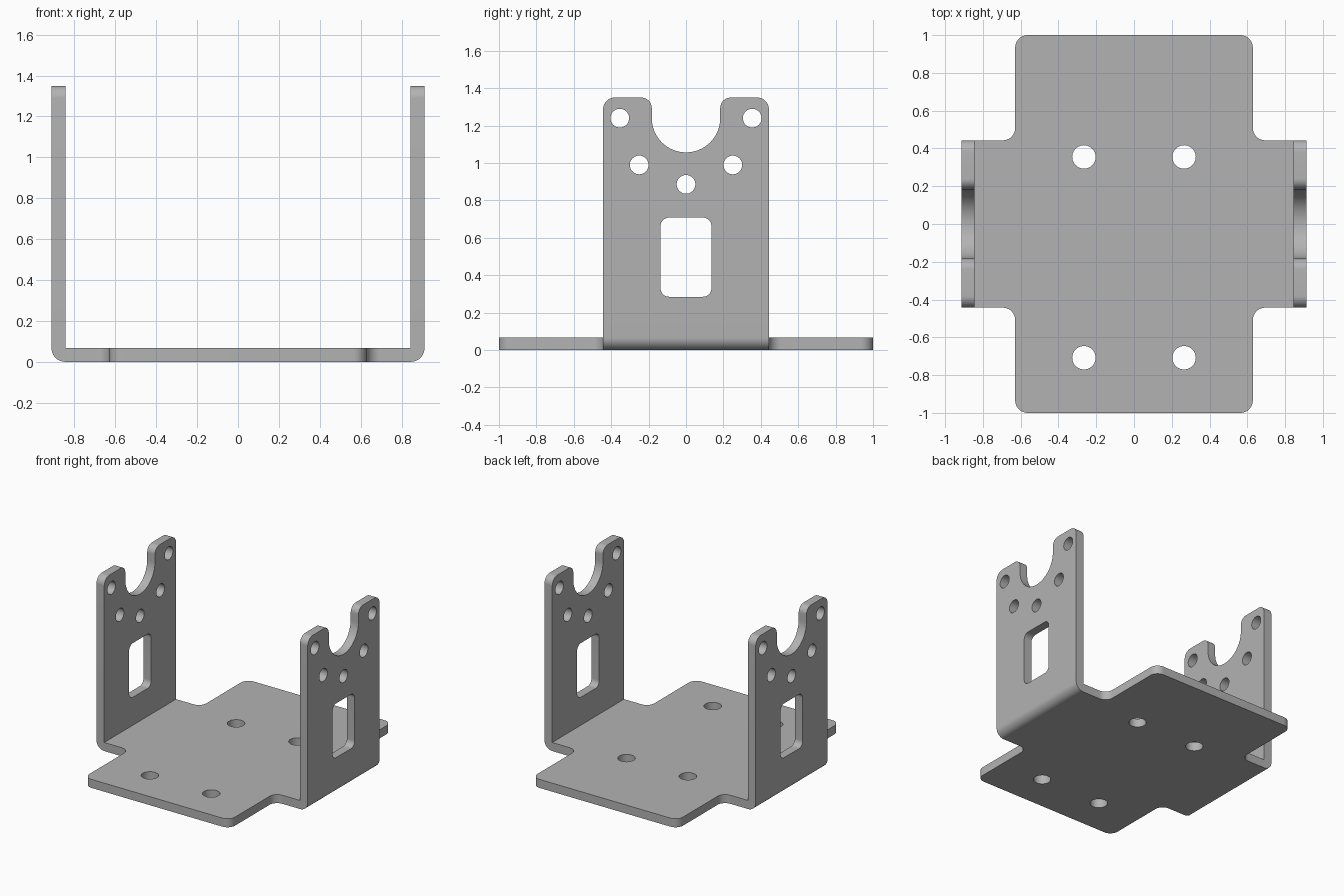
import bpy, bmesh, math
from mathutils import Matrix, Vector

cube = bpy.data.objects.get("Cube")
if cube:
    bpy.data.objects.remove(cube)

HALF_X, HALF_TAB, HEIGHT, THICK = 0.912, 0.443, 1.35, 0.067
BEND = 0.066    # outer bend and corner radius


def rounded(corners, steps=12):
    """Polygon through (x, y, radius) corners, with each corner filleted."""
    out = []
    for i, (x, y, r) in enumerate(corners):
        p = Vector((x, y))
        a = (Vector(corners[i - 1][:2]) - p).normalized()
        b = (Vector(corners[(i + 1) % len(corners)][:2]) - p).normalized()
        if r == 0:
            out.append(p)
            continue
        half = a.angle(b) / 2
        centre = p + (a + b).normalized() * r / math.sin(half)
        start = p + a * r / math.tan(half) - centre
        end = p + b * r / math.tan(half) - centre
        sweep = start.angle_signed(end)
        for k in range(steps + 1):
            out.append(centre + Matrix.Rotation(-sweep * k / steps, 2) @ start)
    return out


def circle(x, y, r, n=40):
    return [Vector((x + r * math.cos(math.tau * k / n), y + r * math.sin(math.tau * k / n)))
            for k in range(n)]


def mirrored(half):
    """Closed outline from its right half, listed bottom to top."""
    return half + [(-x, y, r) for x, y, r in reversed(half)]


def prism(name, loops, depth, axes):
    """Solid from an outline and its holes; axes holds the u, v and depth directions."""
    curve = bpy.data.curves.new(name, "CURVE")
    curve.dimensions, curve.fill_mode, curve.extrude = "2D", "BOTH", depth
    for loop in loops:
        spline = curve.splines.new("POLY")
        spline.points.add(len(loop) - 1)
        for point, co in zip(spline.points, loop):
            point.co = (co.x, co.y, 0, 1)
        spline.use_cyclic_u = True
    temp = bpy.data.objects.new(name + "_curve", curve)
    bpy.context.collection.objects.link(temp)
    mesh = bpy.data.meshes.new_from_object(
        temp.evaluated_get(bpy.context.evaluated_depsgraph_get()))
    bpy.data.objects.remove(temp)
    bm = bmesh.new()
    bm.from_mesh(mesh)
    bmesh.ops.remove_doubles(bm, verts=bm.verts, dist=0.0002)
    bmesh.ops.transform(bm, matrix=Matrix(axes).transposed().to_4x4(), verts=bm.verts)
    bmesh.ops.recalc_face_normals(bm, faces=bm.faces)
    bm.to_mesh(mesh)
    bm.free()
    obj = bpy.data.objects.new(name, mesh)
    bpy.context.collection.objects.link(obj)
    return obj


X, Y, Z = (1, 0, 0), (0, 1, 0), (0, 0, 1)

# U-shaped bent sheet, overlong so the outlines below trim it
inner = HALF_X - THICK
channel = rounded([(-HALF_X, 0, BEND), (HALF_X, 0, BEND), (HALF_X, 1.6, 0), (inner, 1.6, 0),
                   (inner, THICK, 0), (-inner, THICK, 0), (-inner, 1.6, 0), (-HALF_X, 1.6, 0)])
bracket = prism("bracket", [channel], 1.2, (X, (0, 0, 1), (0, -1, 0)))

# Base outline: cross-shaped plate with four mounting holes
plan = rounded(mirrored([(0.629, -1, BEND), (0.629, -HALF_TAB, BEND), (1.1, -HALF_TAB, 0),
                         (1.1, HALF_TAB, 0), (0.629, HALF_TAB, BEND), (0.629, 1, BEND)]))
base_holes = [circle(x, y, 0.062) for x in (-0.265, 0.265) for y in (-0.708, 0.355)]
plan_cutter = prism("base_outline", [plan] + base_holes, 2, (X, Y, Z))

# Side outline: cradle notch, ring of five holes and a rounded window
cradle_z, cradle_r, ring_r = 1.24, 0.183, 0.354
side = rounded(mirrored([(1.2, -0.2, 0), (1.2, 0.2, 0), (HALF_TAB, 0.2, 0),
                         (HALF_TAB, HEIGHT, 0.062), (cradle_r, HEIGHT, 0.056),
                         (cradle_r, cradle_z - cradle_r, cradle_r - 0.0005)]), 16)
ring = [circle(ring_r * math.cos(a), cradle_z + ring_r * math.sin(a), 0.05)
        for a in (math.pi * (1 + k / 4) for k in range(5))]
window = rounded(mirrored([(0.136, 0.285, 0.045), (0.136, 0.708, 0.045)]))
side_cutter = prism("side_outline", [side, window] + ring, 1.5, (Y, Z, X))

# Trim the sheet with both outlines
cutters = (plan_cutter, side_cutter)
for cutter in cutters:
    cutter.hide_render = True
    trim = bracket.modifiers.new(cutter.name, "BOOLEAN")
    trim.operation, trim.solver, trim.object = "INTERSECT", "EXACT", cutter
bpy.context.view_layer.update()
bracket.data = bpy.data.meshes.new_from_object(
    bracket.evaluated_get(bpy.context.evaluated_depsgraph_get()))
bracket.modifiers.clear()
for cutter in cutters:
    bpy.data.objects.remove(cutter)

# Plain grey metal
grey = bpy.data.materials.new("grey_metal")
grey.use_nodes = True
colour = (0.45, 0.45, 0.45, 1)
grey.diffuse_color = colour
grey.node_tree.nodes["Principled BSDF"].inputs["Base Color"].default_value = colour
bracket.data.materials.clear()
bracket.data.materials.append(grey)

bpy.ops.object.select_all(action="DESELECT")
bracket.select_set(True)
bpy.context.view_layer.objects.active = bracket
bpy.ops.object.shade_smooth_by_angle(angle=math.radians(30))
